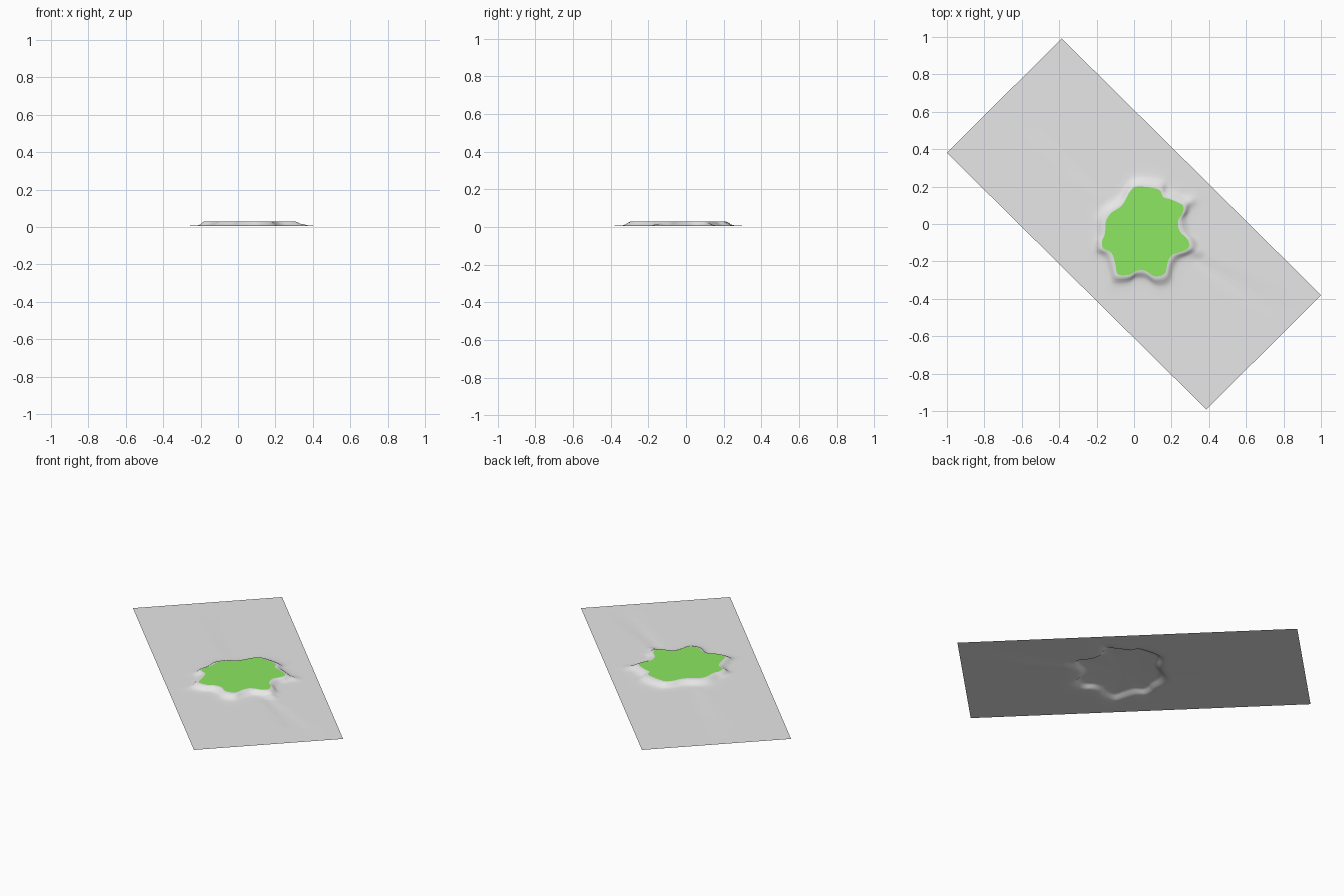
import bpy
import bmesh
import math
from mathutils import Vector

cube = bpy.data.objects.get("Cube")
if cube:
    bpy.data.objects.remove(cube)


def material(name, rgb):
    mat = bpy.data.materials.new(name)
    mat.use_nodes = True
    mat.diffuse_color = (*rgb, 1)
    mat.node_tree.nodes["Principled BSDF"].inputs["Base Color"].default_value = (*rgb, 1)
    return mat


grey = material("ground grey", (0.8, 0.8, 0.8))
green = material("grass green", (0.3, 0.92, 0.14))

CENTRE = Vector((0.05, -0.04))
CORNERS = [Vector(c) for c in ((-0.387, 0.992), (1, -0.38), (0.387, -0.992), (-1, 0.38))]
GROUND, TOP, STEPS = 0.007, 0.031, 4

# Wavy plateau outline, clockwise from the back
outline = [Vector(p) for p in (
    (0.02, 0.20), (0.13, 0.185), (0.155, 0.145), (0.20, 0.13), (0.26, 0.10),
    (0.26, 0.06), (0.235, 0.015), (0.245, -0.04), (0.285, -0.08), (0.295, -0.12),
    (0.265, -0.145), (0.205, -0.165), (0.18, -0.205), (0.165, -0.265), (0.11, -0.28),
    (0.06, -0.25), (0.015, -0.25), (-0.02, -0.27), (-0.085, -0.27), (-0.10, -0.215),
    (-0.12, -0.155), (-0.165, -0.13), (-0.17, -0.09), (-0.155, -0.05), (-0.15, 0.015),
    (-0.12, 0.06), (-0.075, 0.09), (-0.05, 0.12), (-0.02, 0.175))]


def smooth_loop(pts):
    """Closed Catmull-Rom curve through the points."""
    out = []
    for i in range(len(pts)):
        a, b, c, d = (pts[(i + k) % len(pts)] for k in (-1, 0, 1, 2))
        for s in range(STEPS):
            t = s / STEPS
            out.append(0.5 * (2 * b + (c - a) * t + (2 * a - 5 * b + 4 * c - d) * t * t
                              + (3 * b - a - 3 * c + d) * t ** 3))
    return out


rim = smooth_loop(outline)
rays = [(p - CENTRE).normalized() for p in rim]


def relief(p):
    """Small mounds, ridge and dip around the plateau foot."""
    z = 0
    for x, y, size, height in ((0.30, 0.12, 0.025, 0.010), (0.34, -0.15, 0.025, 0.009),
                               (-0.20, 0.16, 0.025, 0.006), (0.33, -0.21, 0.02, -0.008)):
        z += height * math.exp(-((p.x - x) ** 2 + (p.y - y) ** 2) / size ** 2)
    return z


def sheet_edge(direction):
    """Where a ray from the centre leaves the rectangle."""
    hits = []
    for a, b in zip(CORNERS, CORNERS[1:] + CORNERS[:1]):
        side = b - a
        normal = Vector((side.y, -side.x))
        slope = direction.dot(normal)
        if abs(slope) > 1e-6:
            t = (a - CENTRE).dot(normal) / slope
            if t > 0:
                hits.append(t)
    return CENTRE + direction * min(hits)


def finish(bm, name, mat):
    mesh = bpy.data.meshes.new(name)
    bm.normal_update()
    bm.to_mesh(mesh)
    bm.free()
    mesh.materials.append(mat)
    obj = bpy.data.objects.new(name, mesh)
    bpy.context.collection.objects.link(obj)
    bpy.ops.object.select_all(action="DESELECT")
    obj.select_set(True)
    bpy.context.view_layer.objects.active = obj
    bpy.ops.object.shade_smooth_by_angle(angle=math.radians(50))
    return obj


def fill_disc(bm, ring, z):
    hub = bm.verts.new((*CENTRE, z))
    for i, v in enumerate(ring):
        bm.faces.new((v, hub, ring[(i + 1) % len(ring)]))


# Ground sheet: plateau, sloping skirt, then flat ground out to the rectangle
bm = bmesh.new()
rings = []
profile = ((0, TOP), (0.012, 0.030), (0.025, 0.024), (0.038, 0.014), (0.055, 0.009),
           (0.075, GROUND + 0.001), (0.10, GROUND), (0.13, GROUND))
for offset, z in profile:
    ring = []
    for i, (p, ray) in enumerate(zip(rim, rays)):
        # Skirt width varies gently around the plateau
        width = 1 + 0.15 * math.sin(i * 10 * math.pi / len(rim))
        q = p + ray * offset * width
        bump = relief(q) if 0.012 < offset < 0.12 else 0
        ring.append(bm.verts.new((*q, max(0, min(z + bump, TOP)))))
    rings.append(ring)
edge = [sheet_edge(r) for r in rays]
for corner in CORNERS:
    aim = (corner - CENTRE).normalized()
    nearest = max(range(len(rays)), key=lambda i: rays[i].dot(aim))
    edge[nearest] = corner
rings.append([bm.verts.new((*p, GROUND)) for p in edge])

for inner, outer in zip(rings, rings[1:]):
    for i in range(len(inner)):
        j = (i + 1) % len(inner)
        bm.faces.new((inner[i], inner[j], outer[j], outer[i]))
fill_disc(bm, rings[0], TOP)
finish(bm, "ground_sheet", grey)

# Grass cap lying on the plateau
bm = bmesh.new()
cap = [bm.verts.new((*p, TOP + 0.0015)) for p in rim]
fill_disc(bm, cap, TOP + 0.0015)
finish(bm, "grass_cap", green)
